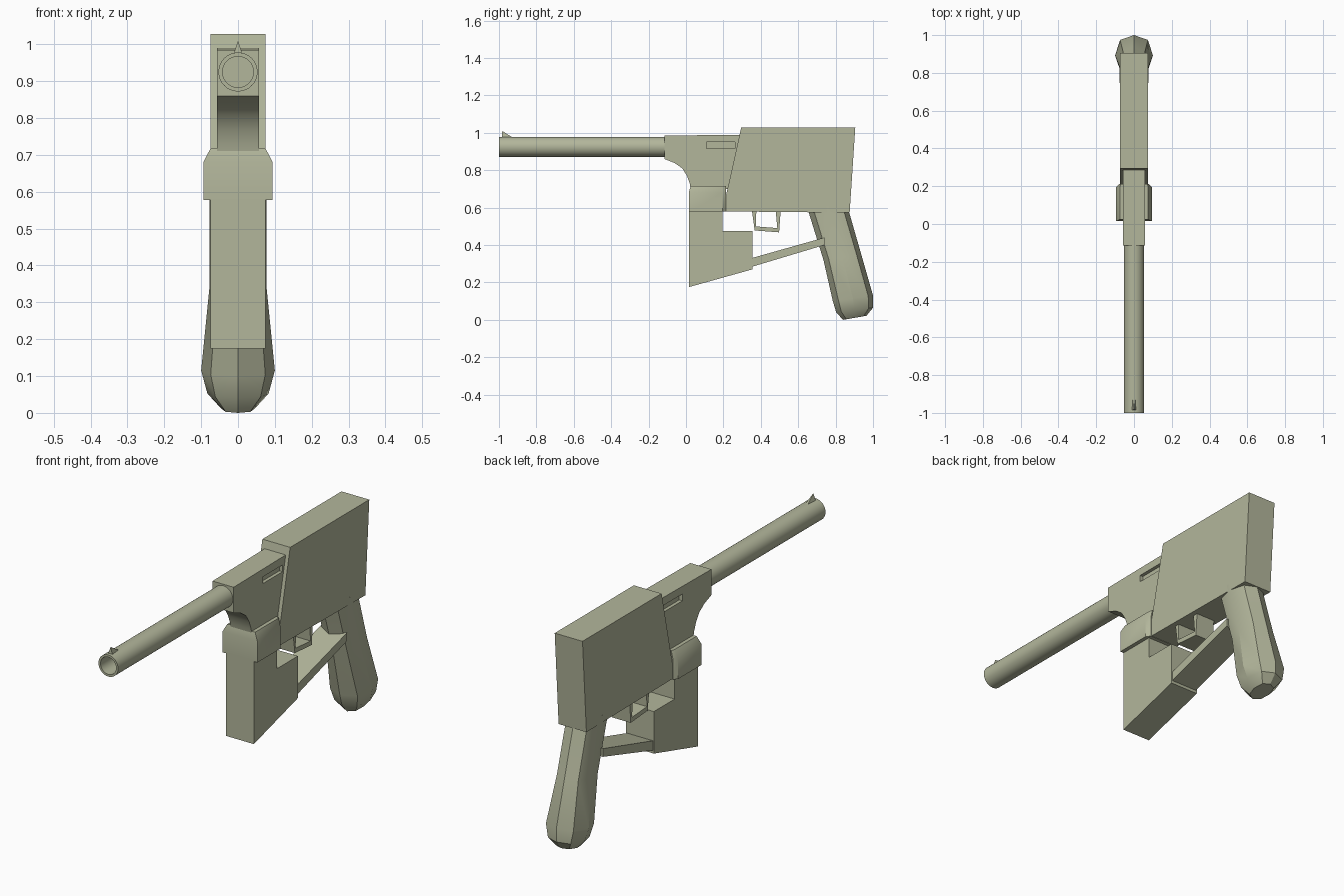
import bpy, bmesh, math
from mathutils import Vector

if "Cube" in bpy.data.objects:
    bpy.data.objects.remove(bpy.data.objects["Cube"])

OLIVE = (0.45, 0.47, 0.33, 1)
mat = bpy.data.materials.new("olive")
mat.use_nodes = True
mat.diffuse_color = OLIVE
bsdf = mat.node_tree.nodes["Principled BSDF"]
bsdf.inputs["Base Color"].default_value = OLIVE
bsdf.inputs["Roughness"].default_value = 0.8


def finish(bm, name):
    bmesh.ops.recalc_face_normals(bm, faces=bm.faces)
    mesh = bpy.data.meshes.new(name)
    bm.to_mesh(mesh)
    bm.free()
    obj = bpy.data.objects.new(name, mesh)
    bpy.context.collection.objects.link(obj)
    mesh.materials.append(mat)
    bpy.ops.object.select_all(action="DESELECT")
    obj.select_set(True)
    bpy.context.view_layer.objects.active = obj
    bpy.ops.object.shade_smooth_by_angle(angle=math.radians(30))
    return obj


def loft(name, rings, closed=False):
    """Skin rings of points; cap the ends, or join last ring to the first."""
    bm = bmesh.new()
    rows = [[bm.verts.new(p) for p in ring] for ring in rings]
    n = len(rows[0])
    pairs = list(zip(rows, rows[1:]))
    if closed:
        pairs.append((rows[-1], rows[0]))
    for a, b in pairs:
        for i in range(n):
            j = (i + 1) % n
            bm.faces.new((a[i], a[j], b[j], b[i]))
    if not closed:
        bm.faces.new(rows[0])
        bm.faces.new(rows[-1])
    return finish(bm, name)


def slab(name, profile, half):
    """Extrude a (y, z) side profile across the width."""
    return loft(name, [[(x, y, z) for y, z in profile] for x in (-half, half)])


def box_profile(y0, y1, z0, z1):
    return [(y0, z0), (y1, z0), (y1, z1), (y0, z1)]


# Rear and front housings
slab("rear_housing", [(0.195, 0.58), (0.875, 0.573), (0.905, 1.028), (0.295, 1.028)], 0.075)
front = slab("front_housing", [(-0.115, 0.985), (-0.115, 0.86), (-0.06, 0.838), (-0.02, 0.81),
                               (0.005, 0.77), (0.02, 0.73), (0.025, 0.70), (0.32, 0.70),
                               (0.32, 0.99)], 0.057)

# Recessed side slots
for side in (-1, 1):
    cutter = slab("slot_cutter", box_profile(0.11, 0.262, 0.917, 0.95), 0.02)
    cutter.location.x = side * 0.06
    cutter.hide_render = True
    mod = front.modifiers.new("slot", "BOOLEAN")
    mod.object = cutter
    mod.solver = "EXACT"
    bpy.context.view_layer.objects.active = front
    bpy.ops.object.modifier_apply(modifier=mod.name)
    bpy.data.objects.remove(cutter)

# Collar with chamfered shoulders
loft("collar", [[(-w, y0, z), (w, y0, z), (w, 0.195, z), (w2, 0.213, z), (-w2, 0.213, z), (-w, 0.195, z)]
                for w, w2, y0, z in ((0.094, 0.078, 0.015, 0.578), (0.094, 0.078, 0.015, 0.68),
                                     (0.075, 0.07, 0.025, 0.717))])

# Magazine and strut to the grip
slab("magazine", [(0.015, 0.58), (0.195, 0.58), (0.195, 0.475), (0.355, 0.475),
                  (0.355, 0.27), (0.015, 0.175)], 0.075)
slab("strut", [(0.35, 0.33), (0.74, 0.44), (0.74, 0.4), (0.35, 0.283)], 0.07)

# Trigger guard
slab("guard_front", [(0.353, 0.58), (0.376, 0.58), (0.372, 0.48), (0.367, 0.48)], 0.05)
slab("guard_rear", [(0.48, 0.58), (0.506, 0.58), (0.498, 0.47), (0.49, 0.47)], 0.05)
slab("guard_bottom", [(0.367, 0.478), (0.498, 0.468), (0.498, 0.49), (0.367, 0.5)], 0.05)


# Hollow barrel
def circle(radius, y, sides=32):
    return [(radius * math.cos(math.tau * i / sides), y,
             0.925 + radius * math.sin(math.tau * i / sides)) for i in range(sides)]


loft("barrel", [circle(0.053, -0.1), circle(0.053, -1), circle(0.042, -1), circle(0.042, -0.3)])

# Front sight
bm = bmesh.new()
base = [bm.verts.new(p) for p in ((-0.013, -0.985, 0.97), (0.013, -0.985, 0.97),
                                  (0.008, -0.92, 0.97), (-0.008, -0.92, 0.97))]
tip = bm.verts.new((0, -0.982, 1.01))
bm.faces.new(base)
for i in range(4):
    bm.faces.new((base[i], base[(i + 1) % 4], tip))
finish(bm, "front_sight")


# Faceted grip
def grip_ring(fy, fz, by, bz, w):
    f, b = Vector((0, fy, fz)), Vector((0, by, bz))
    half = [(0.74, 0.14), (1, 0.5), (0.74, 0.88)]
    right = [f.lerp(b, t) + Vector((w * k, 0, 0)) for k, t in half]
    left = [f.lerp(b, t) - Vector((w * k, 0, 0)) for k, t in reversed(half)]
    return [f] + right + [b] + left


loft("grip", [grip_ring(*s) for s in (
    (0.645, 0.61, 0.862, 0.61, 0.077),
    (0.735, 0.32, 0.937, 0.35, 0.078),
    (0.785, 0.1, 1.0, 0.13, 0.1),
    (0.803, 0.04, 1.0, 0.065, 0.083),
    (0.84, 0.0, 0.965, 0.022, 0.045))])
